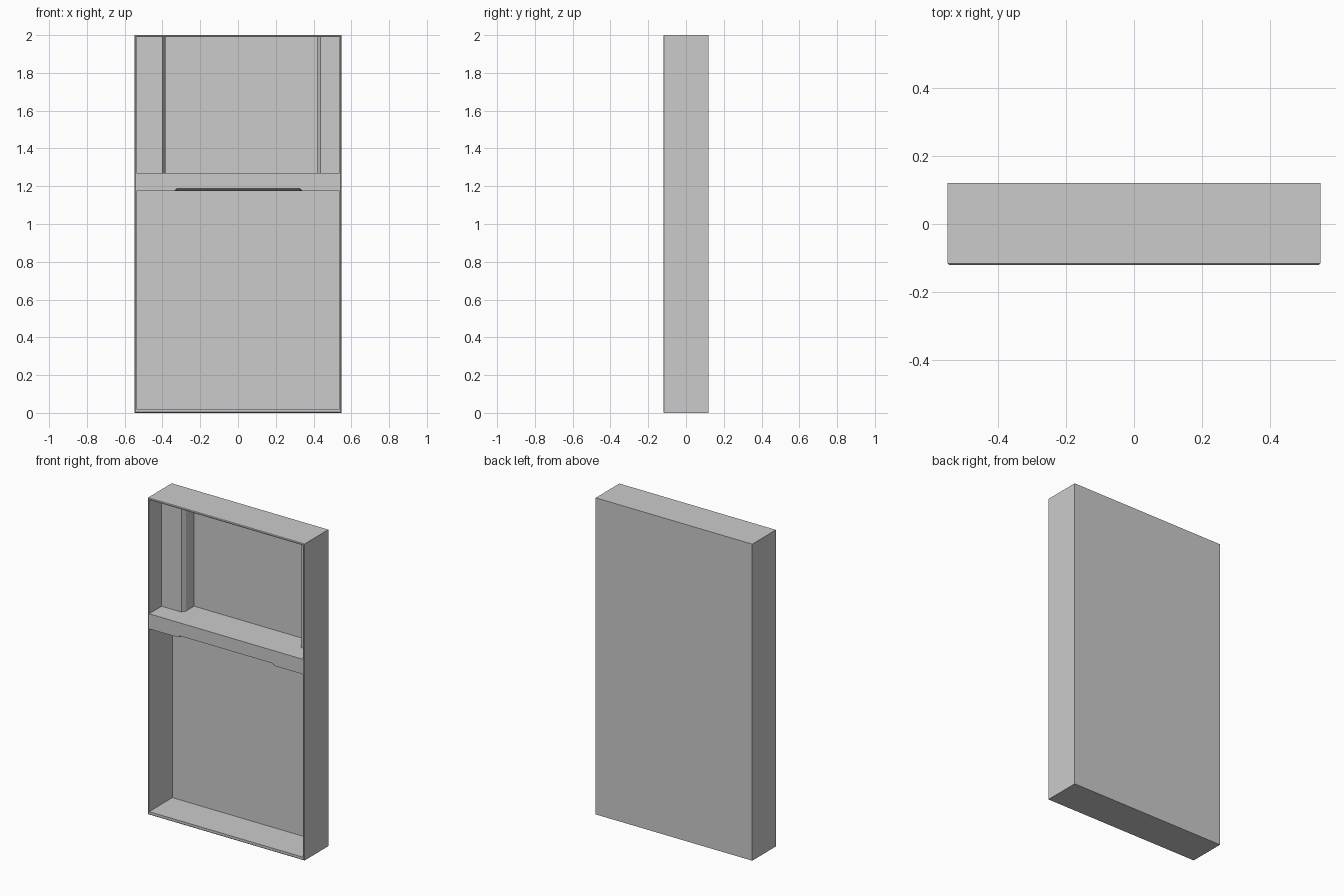
import bpy
import bmesh
from mathutils import Vector

old = bpy.data.objects.get("Cube")
if old:
    bpy.data.objects.remove(old, do_unlink=True)

grey = bpy.data.materials.new("light_grey")
grey.use_nodes = True
colour = (0.6, 0.6, 0.6, 1)
grey.diffuse_color = colour
grey.node_tree.nodes["Principled BSDF"].inputs["Base Color"].default_value = colour

W, D, H = 0.547, 0.12, 2.0      # half width, half depth, height
IN = 0.537                      # half width of the cavities
BACK = 0.112                    # inner face of the back wall
FRONT = -0.2                    # cutters start ahead of the front


def prism(name, points, sweep):
    """Extrude a closed 3D outline along a vector."""
    bm = bmesh.new()
    face = bm.faces.new([bm.verts.new(p) for p in points])
    ext = bmesh.ops.extrude_face_region(bm, geom=[face])
    verts = [g for g in ext["geom"] if isinstance(g, bmesh.types.BMVert)]
    bmesh.ops.translate(bm, verts=verts, vec=Vector(sweep))
    bmesh.ops.recalc_face_normals(bm, faces=bm.faces)
    mesh = bpy.data.meshes.new(name)
    bm.to_mesh(mesh)
    bm.free()
    mesh.materials.append(grey)
    obj = bpy.data.objects.new(name, mesh)
    bpy.context.collection.objects.link(obj)
    return obj


def plan_prism(name, plan, z0, z1):
    return prism(name, [(x, y, z0) for x, y in plan], (0, 0, z1 - z0))


# Outer case with a fine chamfer round the front
case = plan_prism("cabinet_case", [(-W, -D), (W, -D), (W, D), (-W, D)], 0, H)
bm = bmesh.new()
bm.from_mesh(case.data)
rim = [e for e in bm.edges if all(v.co.y < 0 for v in e.verts)]
bmesh.ops.bevel(bm, geom=rim, offset=0.004, segments=1, affect="EDGES")
bm.to_mesh(case.data)
bm.free()

# Lower compartment
lower = plan_prism("lower_cutter",
                   [(-IN, FRONT), (IN, FRONT), (IN, BACK), (-IN, BACK)],
                   0.02, 1.175)

# Upper compartment: shallow side ledges around a deep flared middle
ledge, throat = 0.005, 0.03
upper = plan_prism("upper_cutter",
                   [(-IN, FRONT), (IN, FRONT), (IN, ledge), (0.437, ledge),
                    (0.418, throat), (0.418, BACK), (-0.385, BACK),
                    (-0.385, throat), (-0.40, ledge), (-IN, ledge)],
                   1.27, 1.99)

# Sloping finger notch under the divider rail
notch = prism("notch_cutter",
              [(-0.34, -0.13, 1.17), (-0.34, -0.13, 1.175),
               (-0.325, -0.13, 1.191), (0.325, -0.13, 1.191),
               (0.34, -0.13, 1.175), (0.34, -0.13, 1.17)], (0, 0.05, 0))
for v in notch.data.vertices:
    if v.co.y > -0.1 and v.co.z > 1.18:
        v.co.z = 1.174

# Cut the compartments out of the case
bpy.context.view_layer.objects.active = case
for cutter in (lower, upper, notch):
    cutter.hide_render = True
    mod = case.modifiers.new(cutter.name, "BOOLEAN")
    mod.operation = "DIFFERENCE"
    mod.solver = "EXACT"
    mod.object = cutter
    bpy.ops.object.modifier_apply(modifier=mod.name)
    bpy.data.objects.remove(cutter, do_unlink=True)
